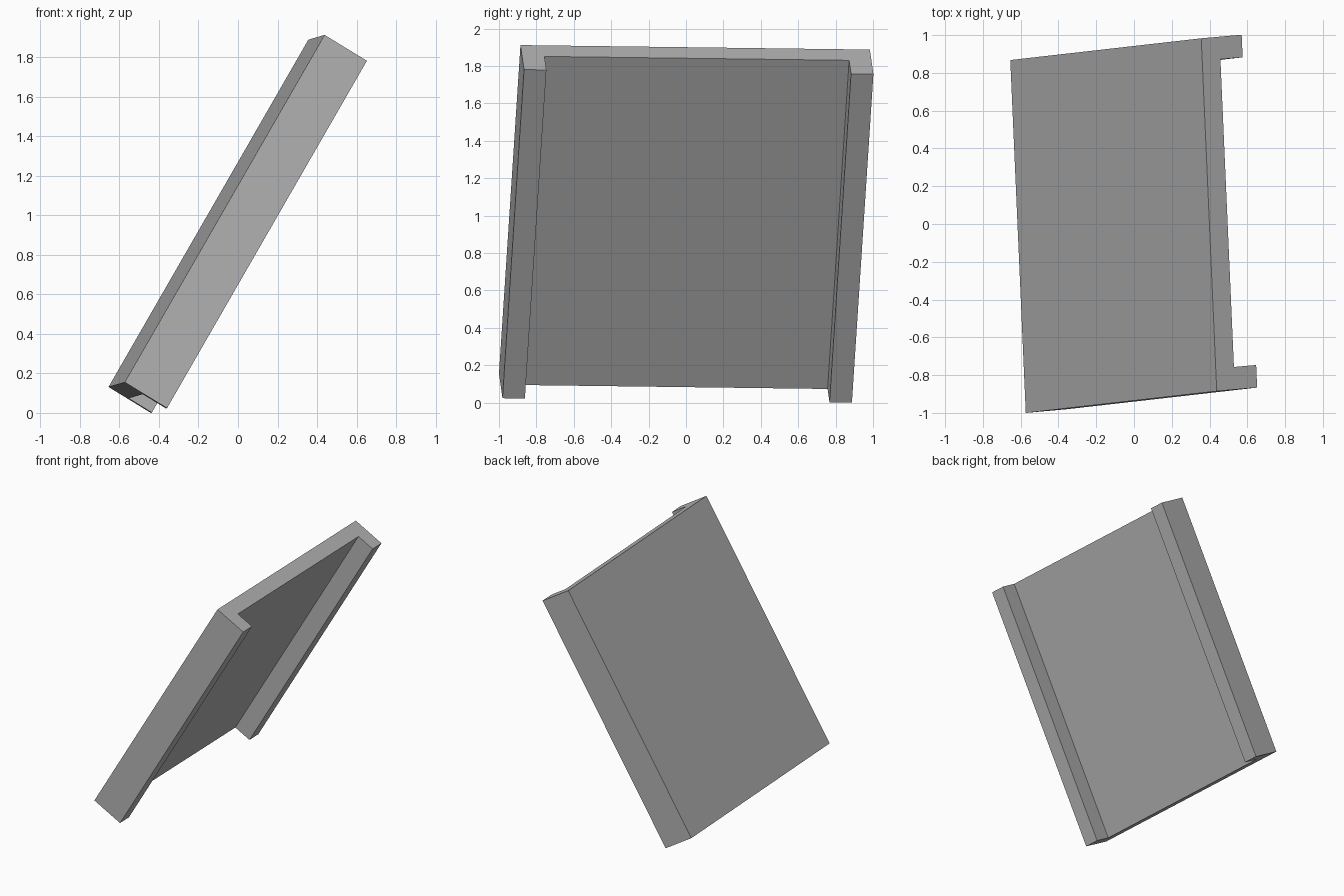
import bpy
import bmesh
from mathutils import Vector

cube = bpy.data.objects.get("Cube")
if cube:
    bpy.data.objects.remove(cube, do_unlink=True)

# Plain grey finish
grey = bpy.data.materials.new("plain_grey")
grey.use_nodes = True
colour = (0.45, 0.45, 0.45, 1)
grey.diffuse_color = colour
grey.node_tree.nodes["Principled BSDF"].inputs["Base Color"].default_value = colour

# Tilted frame: starting corner, then the width, depth and length directions
corner = Vector((-0.573, -1.0, 0.155))
width = Vector((-0.082, 1.868, -0.024))
depth = Vector((0.214, 0.019, -0.131))
length = Vector((1.011, 0.115, 1.757))

# Channel section: a flat web with a flange along each side
flange, web = 0.064, 0.45
half = [(0, 0), (0, 1), (flange, 1), (flange, web)]
section = half + [(1 - w, d) for w, d in reversed(half)]

bm = bmesh.new()
end = bm.faces.new([bm.verts.new(corner + w * width + d * depth) for w, d in section])
swept = bmesh.ops.extrude_face_region(bm, geom=[end], use_keep_orig=True)
bmesh.ops.translate(bm, vec=length,
                    verts=[v for v in swept["geom"] if isinstance(v, bmesh.types.BMVert)])
bmesh.ops.recalc_face_normals(bm, faces=bm.faces)

mesh = bpy.data.meshes.new("channel_panel")
bm.to_mesh(mesh)
bm.free()
mesh.materials.append(grey)
panel = bpy.data.objects.new("channel_panel", mesh)
bpy.context.collection.objects.link(panel)
